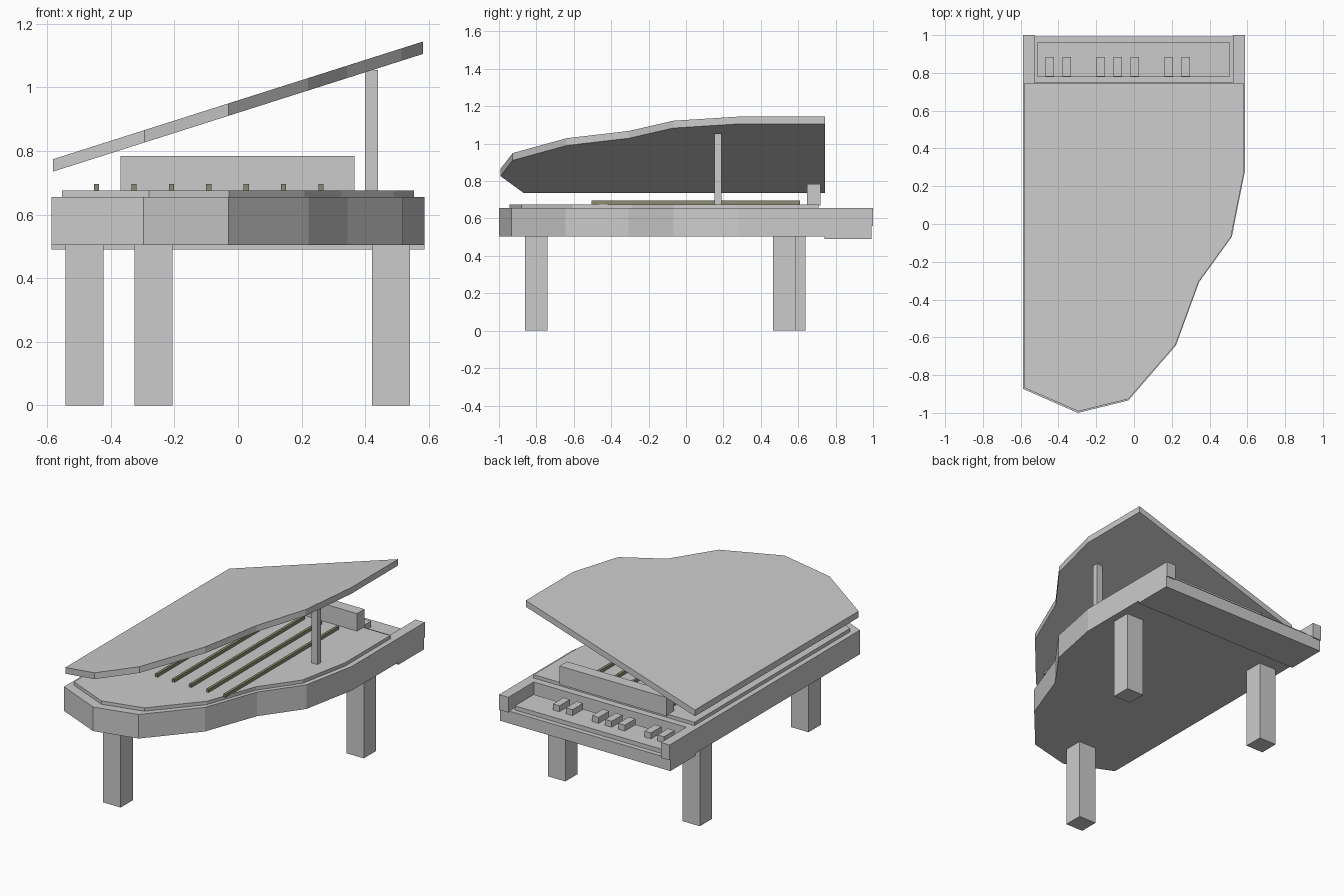
import bpy, bmesh

if "Cube" in bpy.data.objects:
    bpy.data.objects.remove(bpy.data.objects["Cube"])

def material(name, rgb):
    m = bpy.data.materials.new(name)
    m.diffuse_color = (*rgb, 1)
    m.use_nodes = True
    m.node_tree.nodes["Principled BSDF"].inputs["Base Color"].default_value = m.diffuse_color
    return m

GREY = material("light_grey", (0.6, 0.6, 0.6))
OLIVE = material("olive_string", (0.27, 0.26, 0.17))

def finish(name, bm, mat):
    bmesh.ops.recalc_face_normals(bm, faces=bm.faces)
    me = bpy.data.meshes.new(name)
    bm.to_mesh(me)
    bm.free()
    me.materials.append(mat)
    ob = bpy.data.objects.new(name, me)
    bpy.context.collection.objects.link(ob)
    return ob

def box(name, x, y, z, mat=GREY):
    """Box from (min, max) ranges."""
    bm = bmesh.new()
    bmesh.ops.create_cube(bm, size=1)
    for v in bm.verts:
        v.co = [r[0] if c < 0 else r[1] for c, r in zip(v.co, (x, y, z))]
    return finish(name, bm, mat)

def slab(name, outline, z0, z1, scale=1, slope=0):
    """Extruded outline; slope raises it along x from its left edge."""
    bm = bmesh.new()
    left = min(p[0] for p in outline) * scale
    vs = [bm.verts.new((x * scale, y * scale, z0 + slope * (x * scale - left))) for x, y in outline]
    face = bm.faces.new(vs)
    ext = bmesh.ops.extrude_face_region(bm, geom=[face])["geom"]
    bmesh.ops.translate(bm, vec=(0, 0, z1 - z0),
                        verts=[g for g in ext if isinstance(g, bmesh.types.BMVert)])
    return finish(name, bm, GREY)

# Curved case outline, tail at -y and keyboard at +y
OUTLINE = [(-0.587, 0.75), (-0.587, -0.873), (-0.297, -1.0), (-0.03, -0.934), (0.222, -0.643),
           (0.345, -0.307), (0.518, -0.068), (0.587, 0.28), (0.587, 0.75)]

# Case, soundboard and raised sloping lid
slab("case", OUTLINE, 0.505, 0.655)
slab("soundboard", OUTLINE, 0.65, 0.676, scale=0.943)
slab("lid", OUTLINE, 0.735, 0.774, scale=0.992, slope=0.318)
box("lid_prop", (0.40, 0.44), (0.153, 0.19), (0.67, 1.055))
box("music_desk", (-0.37, 0.367), (0.647, 0.72), (0.67, 0.785))

# Strings
for i in range(7):
    x = -0.445 + i * 0.1177
    box(f"string_{i + 1}", (x - 0.008, x + 0.008), (-0.505, 0.61), (0.676, 0.696), OLIVE)

# Keyboard: bed, end cheeks, white key plate and raised keys
box("keybed", (-0.587, 0.587), (0.74, 0.993), (0.49, 0.567))
for side, x in (("left", (-0.587, -0.528)), ("right", (0.523, 0.587))):
    box(f"{side}_cheek", x, (0.74, 1.0), (0.56, 0.655))
box("key_plate", (-0.51, 0.505), (0.778, 0.963), (0.56, 0.593))
for i in (0, 1, 3, 4, 5, 7, 8):
    x = -0.445 + i * 0.09
    box(f"raised_key_{i}", (x - 0.0225, x + 0.0225), (0.78, 0.884), (0.59, 0.63))

# Legs
for name, x, y in (("tail_leg", -0.266, -0.8), ("left_leg", -0.483, 0.58), ("right_leg", 0.481, 0.525)):
    box(name, (x - 0.06, x + 0.06), (y - 0.06, y + 0.06), (0, 0.51))
